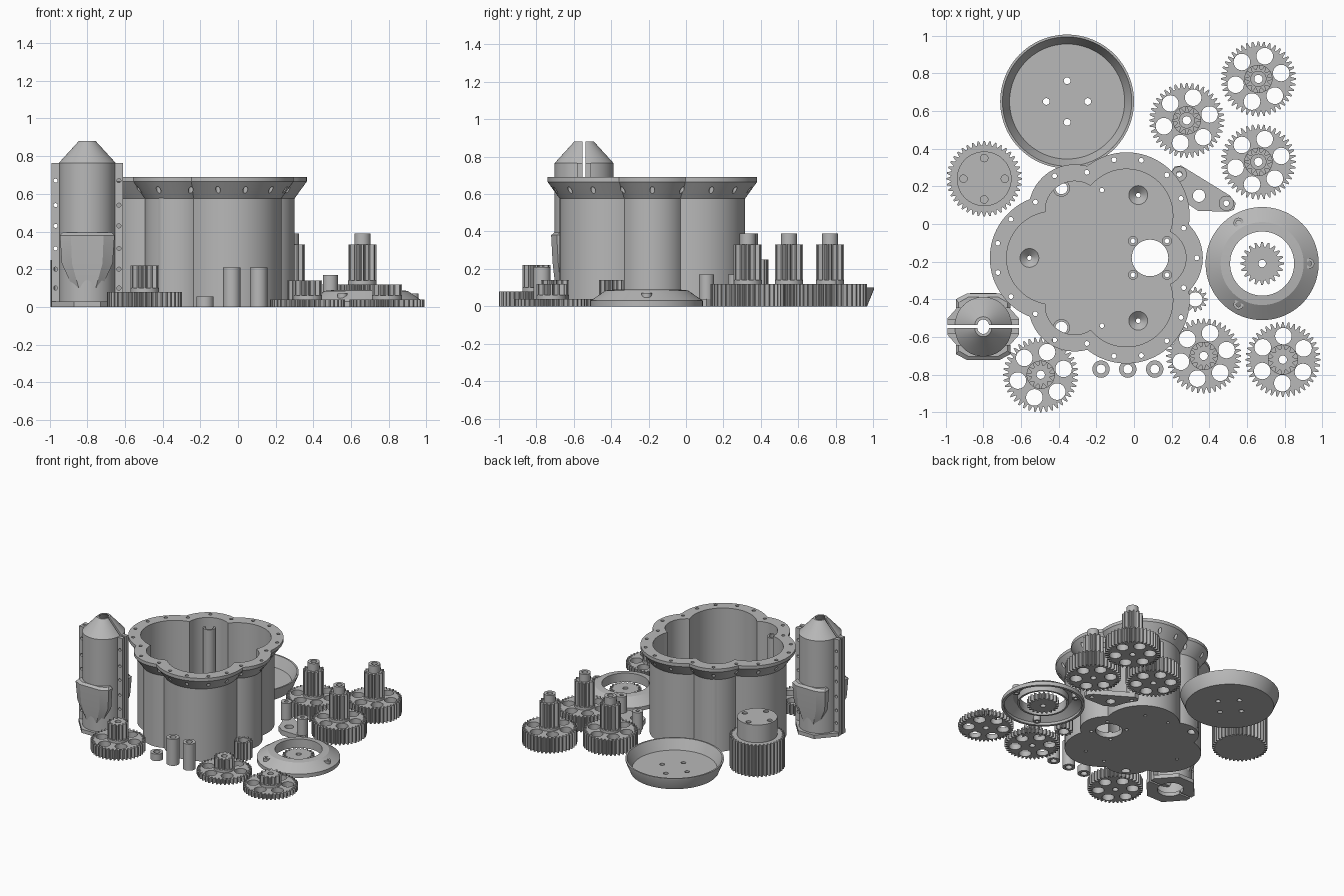
import bpy, bmesh, math
from math import sin, cos, pi, radians
from mathutils import Matrix, Vector

if "Cube" in bpy.data.objects:
    bpy.data.objects.remove(bpy.data.objects["Cube"])

grey = bpy.data.materials.new("plastic_grey")
grey.use_nodes = True
grey.diffuse_color = (0.48, 0.48, 0.48, 1)
grey.node_tree.nodes["Principled BSDF"].inputs["Base Color"].default_value = (0.48, 0.48, 0.48, 1)


def finish(name, bm, loc):
    bmesh.ops.remove_doubles(bm, verts=bm.verts, dist=1e-5)
    bmesh.ops.recalc_face_normals(bm, faces=bm.faces)
    mesh = bpy.data.meshes.new(name)
    bm.to_mesh(mesh)
    bm.free()
    mesh.materials.clear()
    mesh.materials.append(grey)
    ob = bpy.data.objects.new(name, mesh)
    ob.location = loc
    bpy.context.collection.objects.link(ob)
    return ob


def circle(r, x=0, y=0, n=32):
    return [(x + r * cos(2 * pi * i / n), y + r * sin(2 * pi * i / n)) for i in range(n)]


def toothed(root, tip, teeth):
    pts = []
    for i in range(teeth):
        for k, r in ((-.4, root), (-.12, tip), (.12, tip), (.4, root)):
            a = 2 * pi * (i + k) / teeth
            pts.append((r * cos(a), r * sin(a)))
    return pts


def prism(name, loops, z0, z1, loc=(0, 0, 0), rot=None):
    """Extrude an outline with holes from z0 to z1."""
    cu = bpy.data.curves.new(name, 'CURVE')
    cu.dimensions, cu.fill_mode, cu.extrude = '2D', 'BOTH', (z1 - z0) / 2
    for pts in loops:
        s = cu.splines.new('POLY')
        s.points.add(len(pts) - 1)
        for p, (x, y) in zip(s.points, pts):
            p.co = (x, y, 0, 1)
        s.use_cyclic_u = True
    tmp = bpy.data.objects.new(name + "_outline", cu)
    bpy.context.collection.objects.link(tmp)
    mesh = bpy.data.meshes.new_from_object(tmp.evaluated_get(bpy.context.evaluated_depsgraph_get()))
    bm = bmesh.new()
    bm.from_mesh(mesh)
    bpy.data.objects.remove(tmp)
    bpy.data.curves.remove(cu)
    bpy.data.meshes.remove(mesh)
    bmesh.ops.translate(bm, verts=bm.verts, vec=(0, 0, (z0 + z1) / 2))
    if rot:
        bmesh.ops.transform(bm, matrix=rot, verts=bm.verts)
    return finish(name, bm, loc)


def loft(name, rings, loc=(0, 0, 0), closed=True, tube=True):
    """Skin rings of points; tube closes each ring, closed joins last to first."""
    bm = bmesh.new()
    vs = [[bm.verts.new(p) for p in r] for r in rings]
    n = len(rings[0])
    pairs = list(zip(vs, vs[1:])) + ([(vs[-1], vs[0])] if closed else [])
    for a, b in pairs:
        for i in range(n if tube else n - 1):
            j = (i + 1) % n
            bm.faces.new((a[i], a[j], b[j], b[i]))
    if not closed:
        bm.faces.new(vs[0])
        bm.faces.new(vs[-1])
    return finish(name, bm, loc)


def lathe(name, profile, loc, a0=0, a1=2 * pi, n=72):
    """Turn a closed (radius, z) profile through an angle."""
    full = a1 - a0 > 6.28
    steps = n if full else n // 2 + 1
    angs = [a0 + (a1 - a0) * i / (steps if full else steps - 1) for i in range(steps)]
    return loft(name, [[(r * cos(a), r * sin(a), z) for r, z in profile] for a in angs], loc, full)


# Lobed housing: three large and three small lobes
HX, HY = -0.17, -0.18
lobes = [(.26, radians(60 + 120 * k), .27) for k in range(3)] + [(.29, radians(120 * k), .18) for k in range(3)]


def lobe_radius(t, grow):
    best = 0
    for d, phi, r in lobes:
        q = (r + grow) ** 2 - (d * sin(t - phi)) ** 2
        if q > 0:
            best = max(best, d * cos(t - phi) + math.sqrt(q))
    return best


def lobe_outline(grow, n=240):
    return [(lobe_radius(2 * pi * i / n, grow) * cos(2 * pi * i / n),
             lobe_radius(2 * pi * i / n, grow) * sin(2 * pi * i / n)) for i in range(n)]


wall = [(0, 0), (0, .575), (.065, .665), (.065, .69), (-.024, .69), (-.024, 0)]
housing = loft("housing_wall", [[(x, y, z) for x, y in lobe_outline(g)] for g, z in wall], (HX, HY, 0))

# Screw holes through the flange
bm = bmesh.new()
for k in range(3):
    for deg in (0, 20, 37, 52, 68, 83, 100):
        t = radians(deg + 120 * k)
        r = lobe_radius(t, .033)
        bmesh.ops.create_cone(bm, cap_ends=True, segments=12, radius1=.013, radius2=.013, depth=.3,
                              matrix=Matrix.Translation((r * cos(t), r * sin(t), .65)))
cutter = finish("flange_hole_cutter", bm, (HX, HY, 0))
cutter.hide_render = True
cutter.hide_set(True)
mod = housing.modifiers.new("flange_holes", 'BOOLEAN')
mod.object, mod.solver = cutter, 'EXACT'

# Housing floor with motor opening, screw holes and wire openings
holes = [circle(.097, .255, 0, 48)]
holes += [circle(.013, .255 + sx * .09, sy * .09, 12) for sx in (-1, 1) for sy in (-1, 1)]
pits = [(.385 * cos(radians(a)), .385 * sin(radians(a))) for a in (60, 180, 300)]
holes += [circle(.05, x, y) for x, y in pits]
for s in (-1, 1):
    holes += [circle(.012, 0, s * .36, 12), circle(.032, -.215, s * .37, 20)]
prism("housing_floor", [lobe_outline(-.02)] + holes, 0, .04, (HX, HY, 0))
for x, y in pits:
    lathe("countersink", [(.05, .04), (.012, .004), (.012, 0), (.05, 0)], (HX + x, HY + y, 0), n=32)
for s in (-1, 1):
    prism("wire_tube", [circle(.045), circle(.032, n=20)], .03, .62, (HX - .215, HY + s * .37, 0))
    for sx in (-1, 1):
        prism("motor_screw_boss", [circle(.026, n=24), circle(.013, n=12)], .03, .05,
              (HX + .255 + sx * .09, HY + s * .09, 0))
for x, y in ((0, 0), (-.25, 0), (.13, .22), (.13, -.22)):
    prism("floor_dimple", [circle(.027)], .038, .043, (HX + x, HY + y, 0))

# Shallow dish
dish = (-.355, .65, 0)
lathe("dish_wall", [(.318, 0), (.355, .09), (.355, .1), (.343, .1), (.303, .015), (.303, 0)], dish, n=96)
prism("dish_floor", [circle(.306, n=96)] + [circle(.018, .11 * cos(a), .11 * sin(a), 16)
      for a in (0, pi / 2, pi, 3 * pi / 2)], 0, .02, dish)

# Knurled knob with a smooth collar
knob = (-.795, .24, 0)
prism("knob_grip", [toothed(.178, .2, 40)], 0, .25, knob)
prism("knob_collar", [circle(.145, n=64)] + [circle(.02, .11 * cos(a), .11 * sin(a), 16)
      for a in (0, pi / 2, pi, 3 * pi / 2)], .24, .39, knob)
prism("knob_collar_core", [circle(.143, n=64)], .24, .375, knob)


# Compound gears
def compound_gear(x, y, base, pinion_top, pinion_r, hub_top=None, turn=0.0):
    bore = circle(.022, n=20)
    webs = [circle(.044, .125 * cos(turn + k * pi / 3), .125 * sin(turn + k * pi / 3), 28) for k in range(6)]
    prism("gear_wheel", [toothed(.172, .199, 40), bore] + webs, 0, base, (x, y, 0))
    prism("gear_shoulder", [circle(pinion_r, n=40), bore], base - .01, base + .02, (x, y, 0))
    prism("gear_pinion", [toothed(pinion_r - .024, pinion_r, 12), bore], base, pinion_top, (x, y, 0))
    if hub_top:
        prism("gear_hub", [circle(.043), bore], pinion_top - .01, hub_top, (x, y, 0))


for x, y in ((.28, .55), (.66, .77), (.66, .33)):
    compound_gear(x, y, .12, .33, .075, .39, .25)
compound_gear(.37, -.7, .04, .14, .075, turn=.25)
compound_gear(.79, -.72, .04, .12, .08, turn=.5)
compound_gear(-.495, -.8, .08, .22, .075, turn=.25)

# Loose pinion and spacers
prism("small_pinion", [toothed(.045, .066, 12), circle(.038)], 0, .14, (.325, -.4, 0))
for x, h in ((-.175, .055), (-.033, .21), (.11, .21)):
    prism("spacer", [circle(.046), circle(.024, n=24)], 0, h, (x, -.77, 0))

# Lever bracket
arm = [(.2, .28), (.215, .305), (.25, .31), (.51, .15), (.54, .11), (.53, .075), (.5, .065), (.34, .07), (.28, .11), (.25, .2)]
prism("lever_plate", [arm, circle(.033, .345, .15), circle(.015, .24, .26, 16), circle(.015, .49, .11, 16)], 0, .04)
for x, y in ((.24, .265), (.49, .11)):
    prism("lever_post", [circle(.04), circle(.015, n=16)], .03, .17, (x, y, 0))

# Conical ring cover with bolt seats, and the sun gear inside it
ring = (.68, -.21, 0)
lathe("ring_cover", [(.3, 0), (.3, .03), (.22, .085), (.17, .09), (.17, .02), (.185, .02),
                     (.185, .07), (.215, .068), (.28, .02), (.28, 0)], ring, n=96)
for a in (0, 2 * pi / 3, 4 * pi / 3):
    prism("ring_bolt_seat", [circle(.027, n=24), circle(.013, n=16)], .01, .072,
          (ring[0] + .25 * cos(a), ring[1] + .25 * sin(a), 0))
prism("sun_gear", [toothed(.09, .115, 20), circle(.02, n=20)], 0, .05, ring)

# Split canister: two mirrored halves with bolting flanges
shell = [(.15, .03), (.15, .765), (.045, .88), (.03, .88), (.13, .755), (.13, .03)]
upright = Matrix.Rotation(pi / 2, 4, 'X')
for s in (-1, 1):
    spot = (-.8, -.545 + s * .008, 0)
    lathe("canister_shell", shell, spot, 0 if s > 0 else pi, pi if s > 0 else 2 * pi)
    for sx in (-1, 1):
        plate = [(sx * .135, .02), (sx * .19, .02), (sx * .19, .765), (sx * .135, .765)]
        bolts = [circle(.011, sx * .168, z, 12) for z in (.1, .2, .31, .43, .54, .67)]
        prism("canister_flange", [plate] + bolts, -.03 if s > 0 else 0, 0 if s > 0 else .03, spot, upright)
    foot = [(.19, 0), (.19, s * .035), (.07, s * .17), (-.07, s * .17), (-.19, s * .035), (-.19, 0)]
    foot += [(-.09 * cos(pi * i / 16), s * .09 * sin(pi * i / 16)) for i in range(17)]
    prism("canister_foot", [foot], 0, .03, spot)
    # Faceted bulge around the lower shell
    sections = [(.1, .075, .145), (.23, .135, .16), (.38, .145, .168), (.395, .13, .15)]
    loft("canister_bulge", [[(-w, s * .09, z), (w, s * .09, z), (w, s * (d - .03), z),
                             (w * .6, s * d, z), (-w * .6, s * d, z), (-w, s * (d - .03), z)]
                            for z, w, d in sections], spot, closed=False)

# Smooth the curved walls while keeping edges crisp
bpy.context.view_layer.update()
for ob in bpy.context.view_layer.objects:
    ob.select_set(ob.type == 'MESH' and ob != cutter)
bpy.context.view_layer.objects.active = housing
bpy.ops.object.shade_smooth_by_angle(angle=radians(25))
